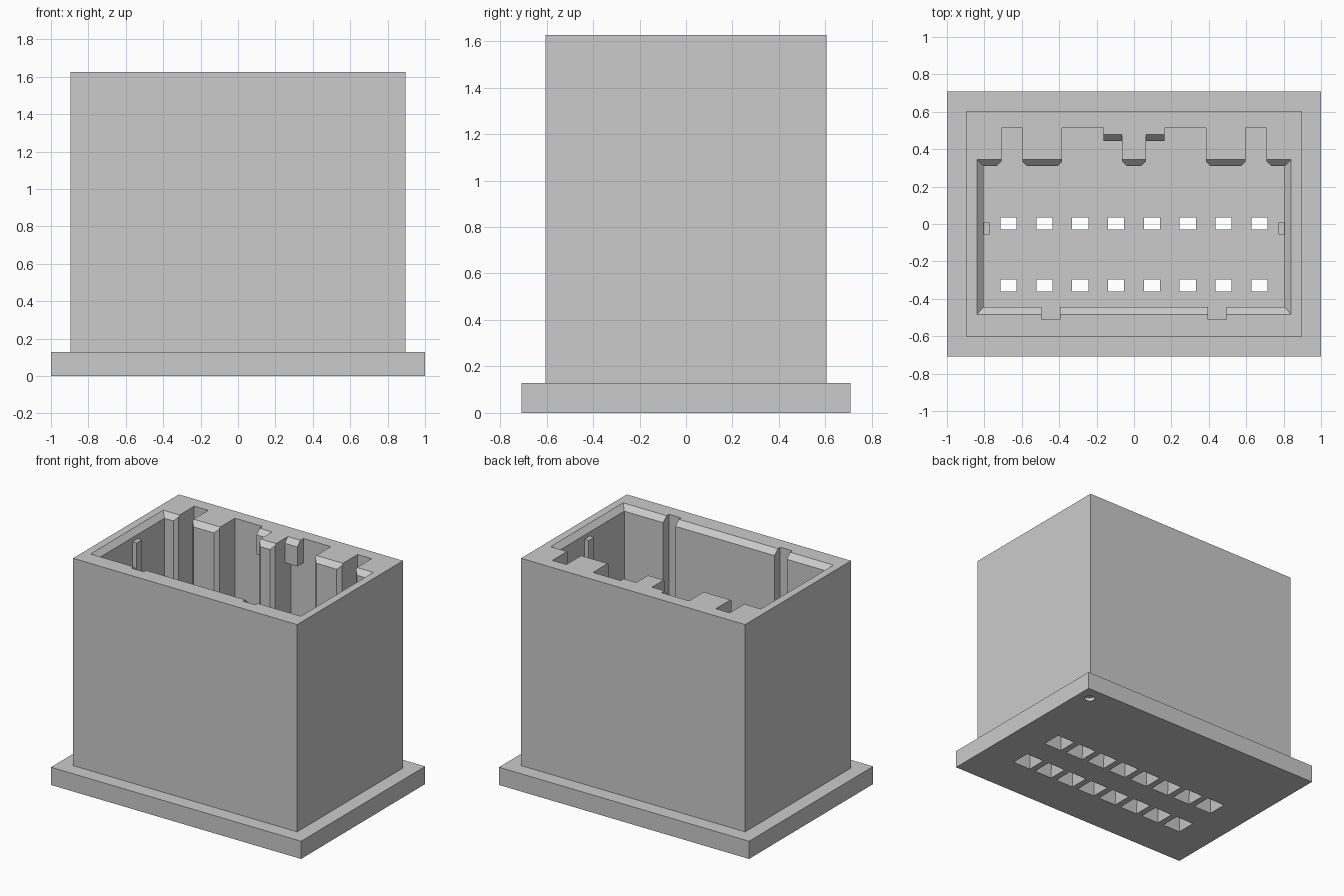
import bpy, bmesh

old = bpy.data.objects.get("Cube")
if old:
    bpy.data.objects.remove(old, do_unlink=True)

TOP, FLOOR, OVER = 1.626, 0.25, 1.75
BEVEL_Z = TOP - 0.036

grey = bpy.data.materials.new("light_grey_plastic")
grey.use_nodes = True
grey.diffuse_color = (0.6, 0.6, 0.6, 1)
grey.node_tree.nodes["Principled BSDF"].inputs["Base Color"].default_value = (0.6, 0.6, 0.6, 1)


def finish(name, bm):
    bmesh.ops.recalc_face_normals(bm, faces=bm.faces)
    mesh = bpy.data.meshes.new(name)
    bm.to_mesh(mesh)
    bm.free()
    mesh.materials.append(grey)
    ob = bpy.data.objects.new(name, mesh)
    bpy.context.collection.objects.link(ob)
    return ob


def loft(name, lower, upper):
    """Solid between two matching outlines of 3D points."""
    bm = bmesh.new()
    a = [bm.verts.new(p) for p in lower]
    b = [bm.verts.new(p) for p in upper]
    bm.faces.new(a)
    bm.faces.new(b)
    for i in range(len(a)):
        j = (i + 1) % len(a)
        bm.faces.new((a[i], a[j], b[j], b[i]))
    return finish(name, bm)


def rect(x0, x1, y0, y1, z):
    return [(x0, y0, z), (x1, y0, z), (x1, y1, z), (x0, y1, z)]


def box(name, x0, x1, y0, y1, z0, z1):
    return loft(name, rect(x0, x1, y0, y1, z0), rect(x0, x1, y0, y1, z1))


def prism(name, outline, z0, z1):
    return loft(name, [(x, y, z0) for x, y in outline], [(x, y, z1) for x, y in outline])


def cut(target, cutter):
    mod = target.modifiers.new("cut", 'BOOLEAN')
    mod.operation = 'DIFFERENCE'
    mod.solver = 'EXACT'
    mod.object = cutter
    bpy.context.view_layer.update()
    result = bpy.data.meshes.new_from_object(
        target.evaluated_get(bpy.context.evaluated_depsgraph_get()))
    target.modifiers.clear()
    target.data = result
    bpy.data.objects.remove(cutter, do_unlink=True)


# Housing: flange with a tall box rising from it
bm = bmesh.new()
bmesh.ops.create_cube(bm, size=1)
for v in bm.verts:
    v.co = (v.co.x * 2, v.co.y * 1.416, 0.128 if v.co.z > 0 else 0)
lid = max(bm.faces, key=lambda f: f.calc_center_median().z)
bmesh.ops.inset_region(bm, faces=[lid], thickness=0.104, use_even_offset=True)
up = bmesh.ops.extrude_face_region(bm, geom=[lid])
for v in up["geom"]:
    if isinstance(v, bmesh.types.BMVert):
        v.co.z = TOP
if lid.is_valid:
    bmesh.ops.delete(bm, geom=[lid], context='FACES_ONLY')
housing = finish("housing", bm)

# Open cavity with a bevelled mouth
cut(housing, box("cavity", -0.805, 0.805, -0.445, 0.31, FLOOR, OVER))
cut(housing, loft("mouth", rect(-0.805, 0.805, -0.445, 0.31, BEVEL_Z),
                  rect(-0.841, 0.841, -0.484, 0.346, TOP + 0.0005)))

# Keying slots in the back wall, with chamfered mouths
for x0, x1 in ((-0.709, -0.597), (-0.384, -0.063), (0.063, 0.384), (0.597, 0.709)):
    c = 0.025
    cut(housing, prism("slot", [
        (x0, 0.513), (x0, 0.335), (x0 - c, 0.31), (x0 - c, 0.295),
        (x1 + c, 0.295), (x1 + c, 0.31), (x1, 0.335), (x1, 0.513)], FLOOR, OVER))

# Grooves in the front wall
for s in (-1, 1):
    cut(housing, box("groove", s * 0.445 - 0.049, s * 0.445 + 0.049,
                     -0.51, -0.4, FLOOR, OVER))

# Two rows of contact holes, flared underneath
for y in (0.003, -0.329):
    for i in range(8):
        x = (i - 3.5) * 0.1915
        cut(housing, box("hole", x - 0.043, x + 0.043, y - 0.032, y + 0.032, -0.1, FLOOR + 0.1))
        cut(housing, loft("flare", rect(x - 0.0725, x + 0.0725, y - 0.0725, y + 0.0725, -0.0005),
                          rect(x - 0.043, x + 0.043, y - 0.032, y + 0.032, 0.14)))

# Shallow round corner mark on the underside
bm = bmesh.new()
bmesh.ops.create_cone(bm, cap_ends=True, segments=24, radius1=0.036, radius2=0.036, depth=0.05)
bmesh.ops.translate(bm, verts=bm.verts, vec=(0.906, 0.605, 0))
cut(housing, finish("mark", bm))

# Side guide ribs and short latch blocks
for s, side in ((-1, "right"), (1, "left")):
    box(side + "_guide_rib", *sorted((s * 0.805, s * 0.773)), -0.055, 0.008, FLOOR, 1.56)
    profile = [(0.513, 1.45), (0.445, 1.45), (0.445, BEVEL_Z), (0.478, TOP), (0.513, TOP)]
    loft(side + "_latch_block", [(s * 0.063, y, z) for y, z in profile],
         [(s * 0.163, y, z) for y, z in profile])
